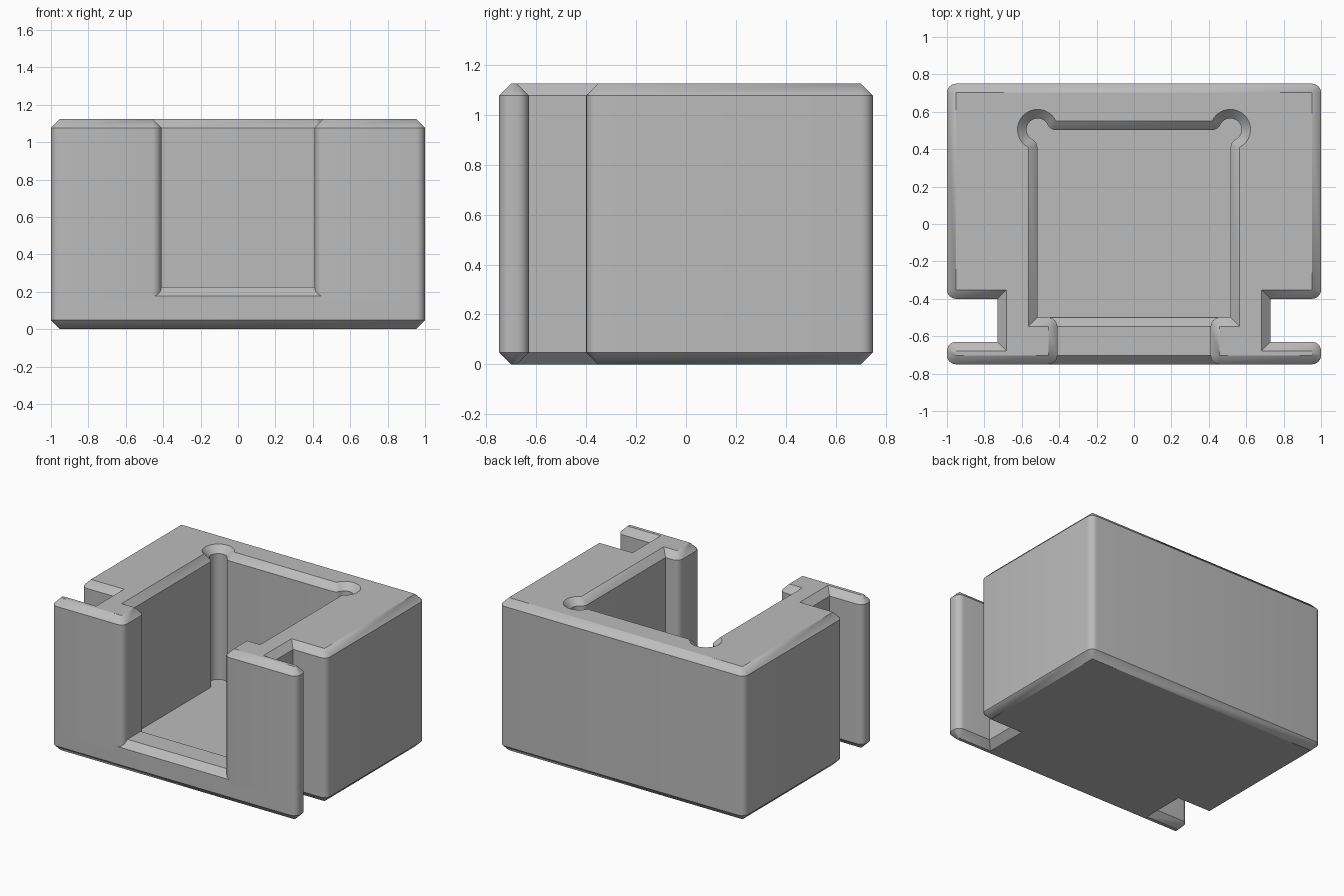
import bpy, bmesh, math
from mathutils import Vector

cube = bpy.data.objects.get("Cube")
if cube:
    bpy.data.objects.remove(cube, do_unlink=True)

C = 0.048            # chamfer and corner radius
TOP, FLOOR, SILL = 1.125, 0.15, 0.225
STEPS = 6

grey = bpy.data.materials.new("plain_grey")
grey.use_nodes = True
colour = (0.5, 0.5, 0.5, 1)
grey.diffuse_color = colour
grey.node_tree.nodes["Principled BSDF"].inputs["Base Color"].default_value = colour


def mirrored(points):
    return [(-x, y) for x, y in reversed(points)]


def grow(points, d):
    """Offset a plan outwards: round convex corners, mitre concave ones."""
    pts = [Vector(p) for p in points]
    ring = []
    for i, p in enumerate(pts):
        e1 = (p - pts[i - 1]).normalized()
        e2 = (pts[(i + 1) % len(pts)] - p).normalized()
        n1, n2 = Vector((e1.y, -e1.x)), Vector((e2.y, -e2.x))
        turn = math.atan2(e1.x * e2.y - e1.y * e2.x, e1.dot(e2))
        start = math.atan2(n1.y, n1.x)
        for k in range(STEPS + 1):
            if turn > 0:
                a = start + turn * k / STEPS
                ring.append(p + d * Vector((math.cos(a), math.sin(a))))
            else:
                ring.append(p + (n1 + n2) * d / (1 + n1.dot(n2)))
    return ring


def make_object(name, bm):
    bmesh.ops.remove_doubles(bm, verts=bm.verts, dist=0.0002)
    bmesh.ops.recalc_face_normals(bm, faces=bm.faces)
    mesh = bpy.data.meshes.new(name)
    bm.to_mesh(mesh)
    bm.free()
    mesh.materials.append(grey)
    obj = bpy.data.objects.new(name, mesh)
    bpy.context.collection.objects.link(obj)
    bpy.ops.object.select_all(action='DESELECT')
    obj.select_set(True)
    bpy.context.view_layer.objects.active = obj
    bpy.ops.object.shade_smooth_by_angle(angle=math.radians(30))
    return obj


def loft(name, rings):
    """Skin a stack of 3D rings and cap both ends."""
    bm = bmesh.new()
    rows = [[bm.verts.new(v) for v in ring] for ring in rings]
    n = len(rows[0])
    for a, b in zip(rows, rows[1:]):
        for i in range(n):
            j = (i + 1) % n
            bm.faces.new((a[i], a[j], b[j], b[i]))
    bm.faces.new(rows[0][::-1])
    bm.faces.new(rows[-1])
    return make_object(name, bm)


def stack(name, plan, levels):
    return loft(name, [[(p.x, p.y, z) for p in grow(plan, d)] for z, d in levels])


# Right half of the outside, with the side slot
edge_x, edge_y = 1 - C, 0.75 - C
slot_x, slot_front, slot_back = 0.73 - C, -0.63 - C, -0.4 + C
outer = [(edge_x, -edge_y), (edge_x, slot_front), (slot_x, slot_front),
         (slot_x, slot_back), (edge_x, slot_back), (edge_x, edge_y)]

# Right half of the pocket, from the round corner relief to the front opening
cx, cy, r = 0.515, 0.505, 0.108
pocket_x, pocket_back, pocket_front = 0.517 + C, 0.502 + C, -0.5 - C
open_x = 0.41 + C
a0 = math.pi - math.asin((pocket_back - cy) / r)
a1 = -math.acos((pocket_x - cx) / r)
arc = [a0 + (a1 - a0) * k / 18 for k in range(19)]
inner = [(cx + r * math.cos(a), cy + r * math.sin(a)) for a in arc]
inner += [(pocket_x, pocket_front), (open_x, pocket_front)]

# Base slab with chamfered underside
stack("base", outer + mirrored(outer), [(0, 0), (C, C), (FLOOR, C)])

# Walls around the pocket, chamfered along the top
half = [(open_x, -edge_y)] + outer
stack("walls", half + mirrored(half) + mirrored(inner) + inner,
      [(FLOOR, C), (TOP - C, C), (TOP, 0)])

# Raised sill across the front opening
front, back = -0.75, pocket_front + C
profile = [(front, FLOOR), (back, FLOOR), (back, SILL - C),
           (back - C, SILL), (front + C, SILL), (front, SILL - C)]
loft("front_sill", [[(x, y, z) for y, z in profile] for x in (-open_x, open_x)])
